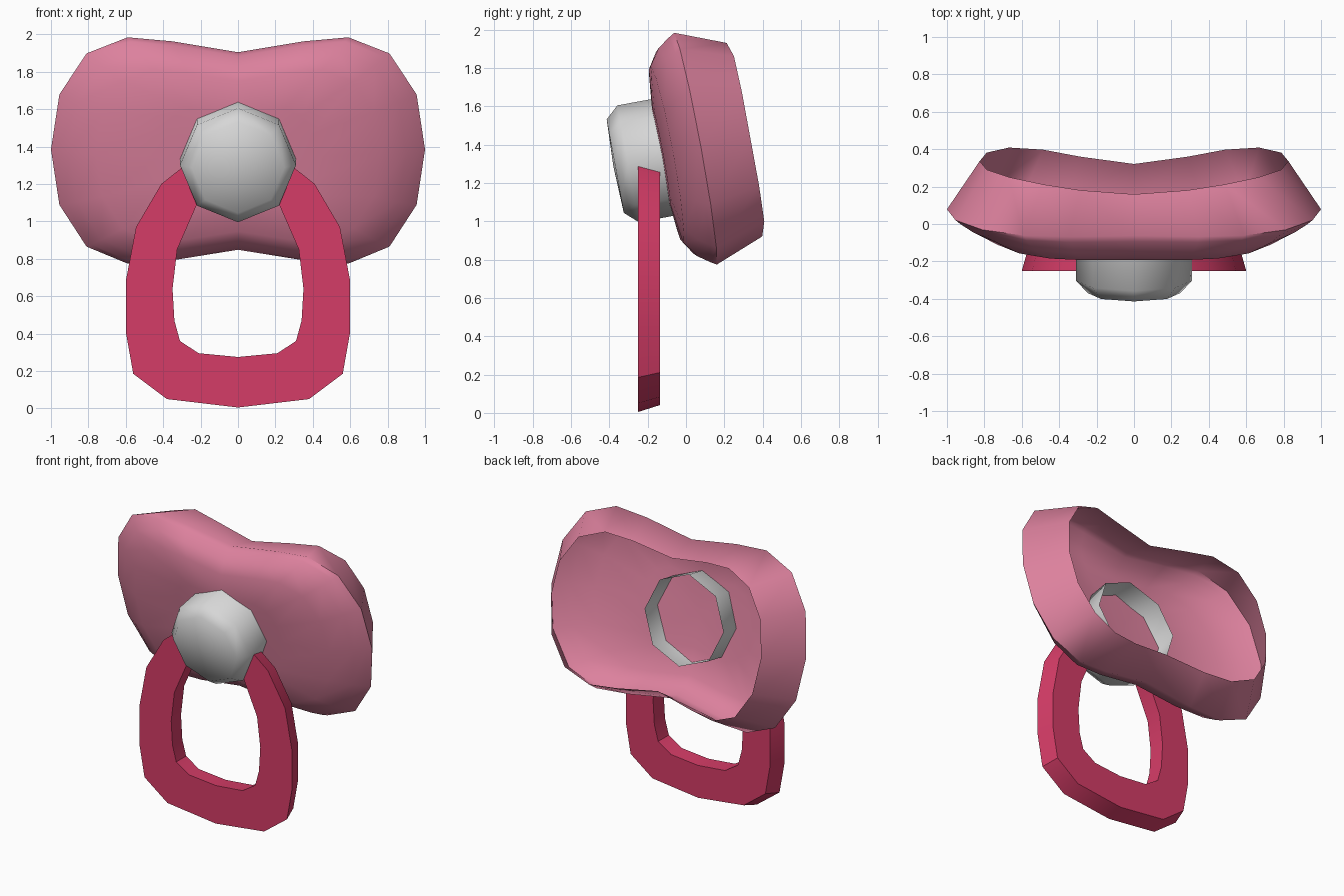
import bpy, bmesh, math
from mathutils import Matrix, Vector

if "Cube" in bpy.data.objects:
    bpy.data.objects.remove(bpy.data.objects["Cube"])


def material(name, rgb):
    m = bpy.data.materials.new(name)
    m.diffuse_color = (*rgb, 1)
    m.use_nodes = True
    m.node_tree.nodes["Principled BSDF"].inputs["Base Color"].default_value = m.diffuse_color
    return m


PINK = material("soft pink", (0.72, 0.22, 0.34))
RED = material("raspberry", (0.66, 0.045, 0.135))
GREY = material("light grey", (0.68, 0.68, 0.68))

# Tilted frame shared by shield and knob: x, back direction, up direction
TILT = Matrix.Translation((0, 0, 1.37)) @ Matrix.Rotation(math.radians(10.4), 4, 'X')


def loft(name, loops, mat, frame=None, tip=None, ring=True, closed=False, angle=40):
    """Skin a list of equal-length point loops; optionally fan the last one to a tip."""
    bm = bmesh.new()
    rows = [[bm.verts.new(p) for p in loop] for loop in loops]
    n = len(rows[0])
    pairs = list(zip(rows, rows[1:]))
    if closed:
        pairs.append((rows[-1], rows[0]))
    for a, b in pairs:
        for i in range(n if ring else n - 1):
            j = (i + 1) % n
            bm.faces.new((a[i], a[j], b[j], b[i]))
    if tip is not None:
        t = bm.verts.new(tip)
        for i in range(n):
            bm.faces.new((rows[-1][i], rows[-1][(i + 1) % n], t))
    if not ring:  # cap the two open ends
        bm.faces.new([r[0] for r in rows])
        bm.faces.new([r[-1] for r in rows])
    bmesh.ops.recalc_face_normals(bm, faces=bm.faces)
    if tip is not None:  # open shells: make the front face outward
        bm.normal_update()
        front = max(bm.faces, key=lambda f: abs(f.normal.y))
        if front.normal.y > 0:
            bmesh.ops.reverse_faces(bm, faces=bm.faces)
    me = bpy.data.meshes.new(name)
    bm.to_mesh(me)
    bm.free()
    me.materials.append(mat)
    ob = bpy.data.objects.new(name, me)
    bpy.context.collection.objects.link(ob)
    if frame:
        ob.matrix_world = frame
    bpy.ops.object.select_all(action='DESELECT')
    ob.select_set(True)
    bpy.context.view_layer.objects.active = ob
    bpy.ops.object.shade_smooth_by_angle(angle=math.radians(angle))
    return ob


# Shield: kidney outline, open shell with an inset back rim and a domed front
quarter = [(0, .537), (.35, .595), (.59, .615), (.81, .525), (.955, .30), (1, 0)]
half = quarter + [(x, -z) for x, z in quarter[-2::-1]]
outline = half + [(-x, z) for x, z in half[-2:0:-1]]
rim_depth = [.244, .275, .31, .335, .342, .342]


def rim_y(x):
    k = min(range(6), key=lambda i: abs(quarter[i][0] - abs(x)))
    return rim_depth[k]


loops = [[(x * .825, rim_y(x), z * .835) for x, z in outline]]
for s, base, bow in [(1, .035, .045), (.97, 0, .06), (.9, -.07, .1),
                     (.76, -.12, .09), (.42, -.137, .09)]:
    loops.append([(x * s, base + bow * (x * s) ** 2, z * s) for x, z in outline])
loft("shield", loops, PINK, TILT, tip=(0, -.142, 0), angle=60)

# Knob: eight-sided tube through the shield, open at the back, bevelled front
loops = []
for r, y in [(.31, .02), (.31, -.31), (.248, -.378)]:
    loops.append([(r * math.sin(k * math.pi / 4), y, -.014 + r * math.cos(k * math.pi / 4))
                  for k in range(8)])
loft("knob", loops, GREY, TILT, tip=(0, -.388, -.014), angle=50)

# Ring handle: upright U whose two ends run into the knob, narrower at the back
outer = [(0, .005), (.38, .05), (.56, .185), (.6, .41), (.6, .68), (.545, .97), (.41, 1.2), (.29, 1.295)]
inner = [(0, .275), (.21, .295), (.31, .36), (.34, .47), (.35, .64), (.325, .85), (.22, 1.09), (.19, 1.14)]


def both_sides(pts):
    return [(-x, z) for x, z in pts[:0:-1]] + pts


def row(pts, y, s=1.0):
    c = .66
    return [(x * s, y, c + (z - c) * s) for x, z in both_sides(pts)]


loft("ring_handle", [row(outer, -.25), row(inner, -.25), row(inner, -.135, 1.01),
                     row(outer, -.135, .945)], RED, ring=False, closed=True, angle=35)
